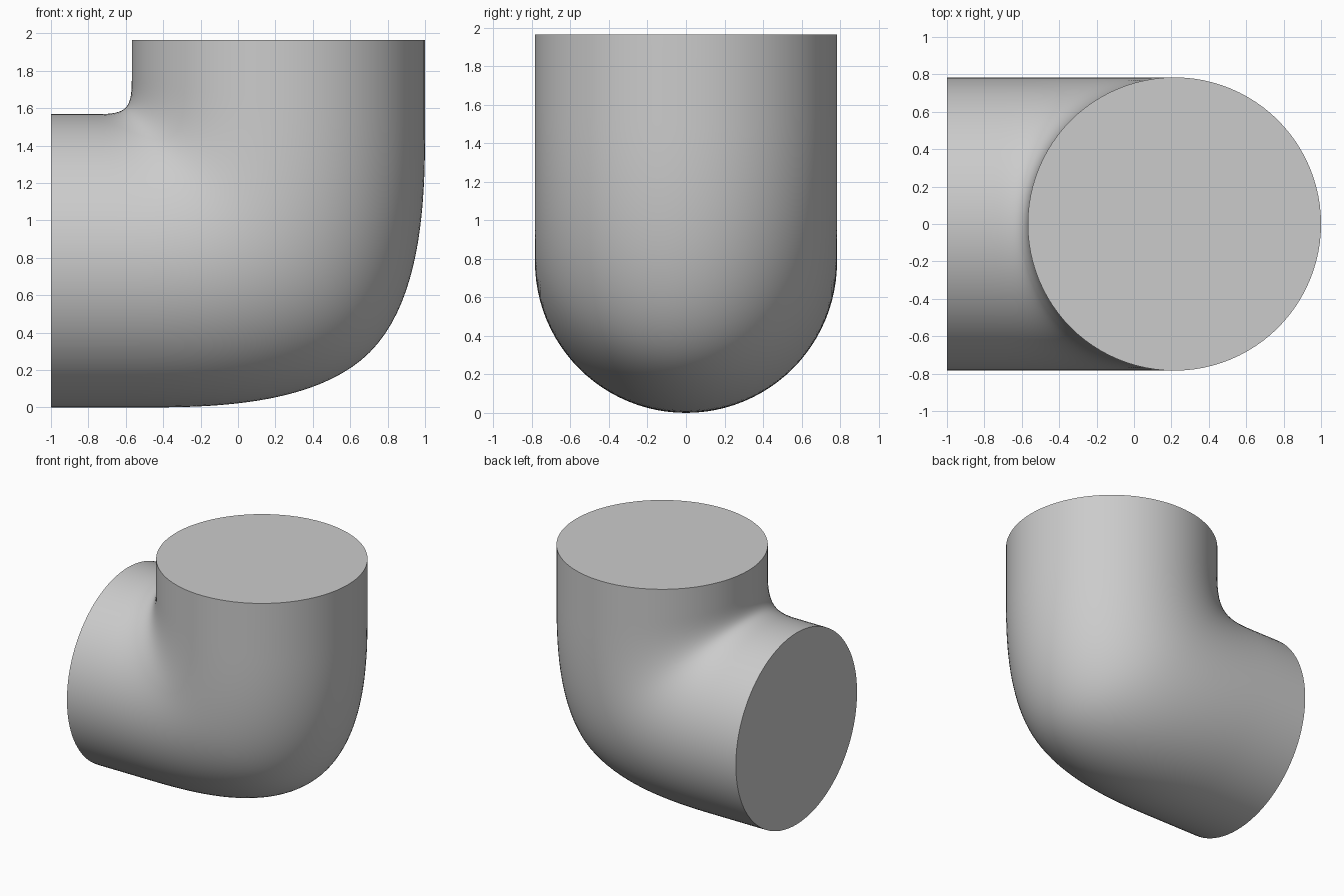
import bpy, bmesh, math
from mathutils import Vector

if "Cube" in bpy.data.objects:
    bpy.data.objects.remove(bpy.data.objects["Cube"])

R = 0.784               # pipe radius
CX, CZ = 0.216, 0.784   # axis of the upright leg (x) and of the level leg (z)
BEND = 0.77             # where the level leg starts to bend (x = -BEND)
SIDES, STEPS = 96, 20


def bspline(p, t):
    """Point on a uniform cubic B-spline span."""
    w = ((1 - t) ** 3, 3 * t ** 3 - 6 * t ** 2 + 4,
         -3 * t ** 3 + 3 * t ** 2 + 3 * t + 1, t ** 3)
    return sum((q * k for q, k in zip(p, w)), Vector()) / 6


def pipe_line(a):
    """Line along the pipe wall at angle a: straight, eased mitre, straight."""
    c, y = R * math.cos(a), R * math.sin(a)
    x, z = CX + c, CZ - c
    ctrl = [Vector(v) for v in ((-1, y, z), (-BEND, y, z), (x, y, z),
                                (x, y, 1 + BEND), (x, y, 1.965))]
    pts = [ctrl[0]]
    for s in (0, 1):
        pts += [bspline(ctrl[s:s + 4], i / STEPS) for i in range(STEPS)]
    return pts + [bspline(ctrl[1:5], 1), ctrl[-1]]


# Elbow pipe skin
bm = bmesh.new()
lines = [[bm.verts.new(p) for p in pipe_line(2 * math.pi * i / SIDES)]
         for i in range(SIDES)]
for i, a in enumerate(lines):
    b = lines[(i + 1) % SIDES]
    for j in range(len(a) - 1):
        bm.faces.new((a[j], a[j + 1], b[j + 1], b[j]))

# Flat end caps
for end in (0, -1):
    bm.faces.new([l[end] for l in lines])
bmesh.ops.recalc_face_normals(bm, faces=bm.faces)

mesh = bpy.data.meshes.new("elbow_pipe")
bm.to_mesh(mesh)
bm.free()
elbow = bpy.data.objects.new("elbow_pipe", mesh)
bpy.context.collection.objects.link(elbow)
bpy.context.view_layer.objects.active = elbow
elbow.select_set(True)
bpy.ops.object.shade_smooth_by_angle(angle=math.radians(40))
